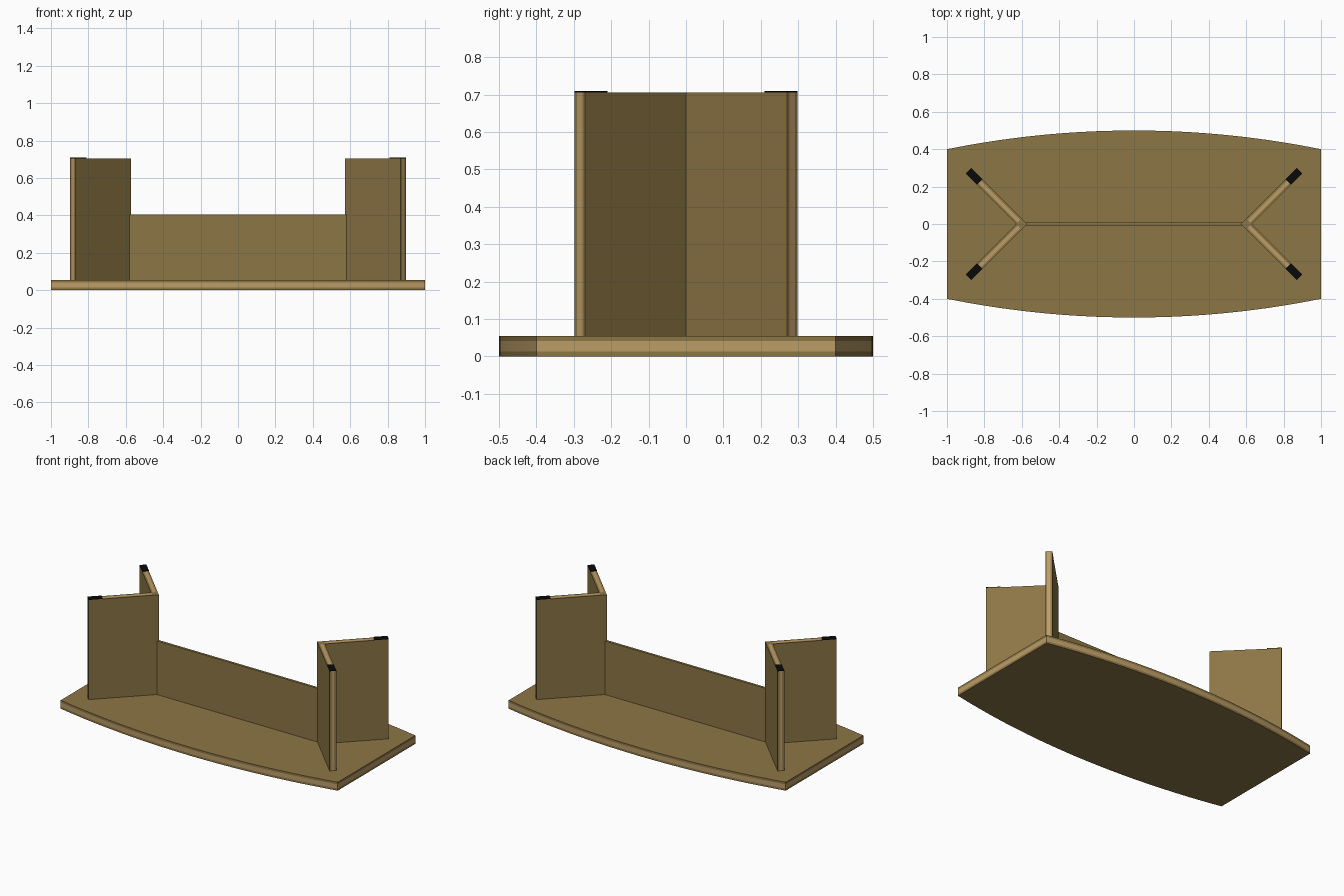
import bpy, bmesh, math
from mathutils import Matrix, Vector

cube = bpy.data.objects.get("Cube")
if cube:
    bpy.data.objects.remove(cube, do_unlink=True)


def material(name, rgb):
    m = bpy.data.materials.new(name)
    m.use_nodes = True
    colour = (*rgb, 1)
    m.diffuse_color = colour
    m.node_tree.nodes["Principled BSDF"].inputs["Base Color"].default_value = colour
    return m


BROWN = material("brown veneer", (0.263, 0.181, 0.058))
CORE = material("light plywood core", (0.50, 0.335, 0.137))
BLACK = material("black pad", (0.003, 0.003, 0.003))


def sheet(name, outline, levels, mats, matrix=Matrix()):
    """Stack an outline through the levels; the middle band takes the second material."""
    bm = bmesh.new()
    rings = [[bm.verts.new((x, y, h)) for x, y in outline] for h in levels]
    bm.faces.new(rings[0])
    bm.faces.new(rings[-1])
    n = len(outline)
    for band, (low, high) in enumerate(zip(rings, rings[1:])):
        for i in range(n):
            j = (i + 1) % n
            f = bm.faces.new((low[i], low[j], high[j], high[i]))
            f.material_index = 1 if band == 1 else 0
    bm.transform(matrix)
    bmesh.ops.recalc_face_normals(bm, faces=bm.faces)
    mesh = bpy.data.meshes.new(name)
    bm.to_mesh(mesh)
    bm.free()
    for m in mats:
        mesh.materials.append(m)
    ob = bpy.data.objects.new(name, mesh)
    bpy.context.collection.objects.link(ob)
    return ob


def rect(x0, x1, y0, y1):
    return [(x0, y0), (x1, y0), (x1, y1), (x0, y1)]


def layers(start, thick):
    return [start + thick * k for k in (0, 0.25, 0.75, 1)]


BOARD, LEG_TOP, PAD_TOP = 0.055, 0.705, 0.709
APEX, T, LENGTH, PAD = 0.6, 0.04, 0.402, 0.085

# Board with bowed long sides
RADIUS, STEPS = 5.05, 20
xs = [-1 + 2 * i / STEPS for i in range(STEPS + 1)]
bow = [(x, 0.5 - RADIUS + math.sqrt(RADIUS ** 2 - x * x)) for x in xs]
outline = bow + [(x, -y) for x, y in reversed(bow)]
sheet("board", outline, layers(0, BOARD), [BROWN, CORE])

# Thin stretcher between the two leg pairs
sheet("stretcher", rect(-APEX + 0.02, APEX - 0.02, -0.008, 0.008), [BOARD, 0.405], [BROWN])

# V-shaped leg pairs, each with a corner post and two panels with pads
for sx, side in ((1, "left"), (-1, "right")):
    place = Matrix.Translation((sx * APEX, 0, 0))
    sheet(f"{side}_corner_post", rect(-T / 2, T / 2, -T / 2, T / 2),
          [BOARD, LEG_TOP], [BROWN], place @ Matrix.Rotation(math.pi / 4, 4, "Z"))
    for sy, end in ((-1, "front"), (1, "back")):
        turn = place @ Matrix.Rotation(math.atan2(sy, sx), 4, "Z")
        upright = turn @ Matrix.Rotation(math.pi / 2, 4, "X")
        sheet(f"{end}_{side}_leg", rect(T / 2, LENGTH, BOARD, LEG_TOP),
              layers(-T / 2, T), [BROWN, CORE], upright)
        sheet(f"{end}_{side}_pad", rect(LENGTH - PAD, LENGTH, -T / 2, T / 2),
              [LEG_TOP, PAD_TOP], [BLACK], turn)
